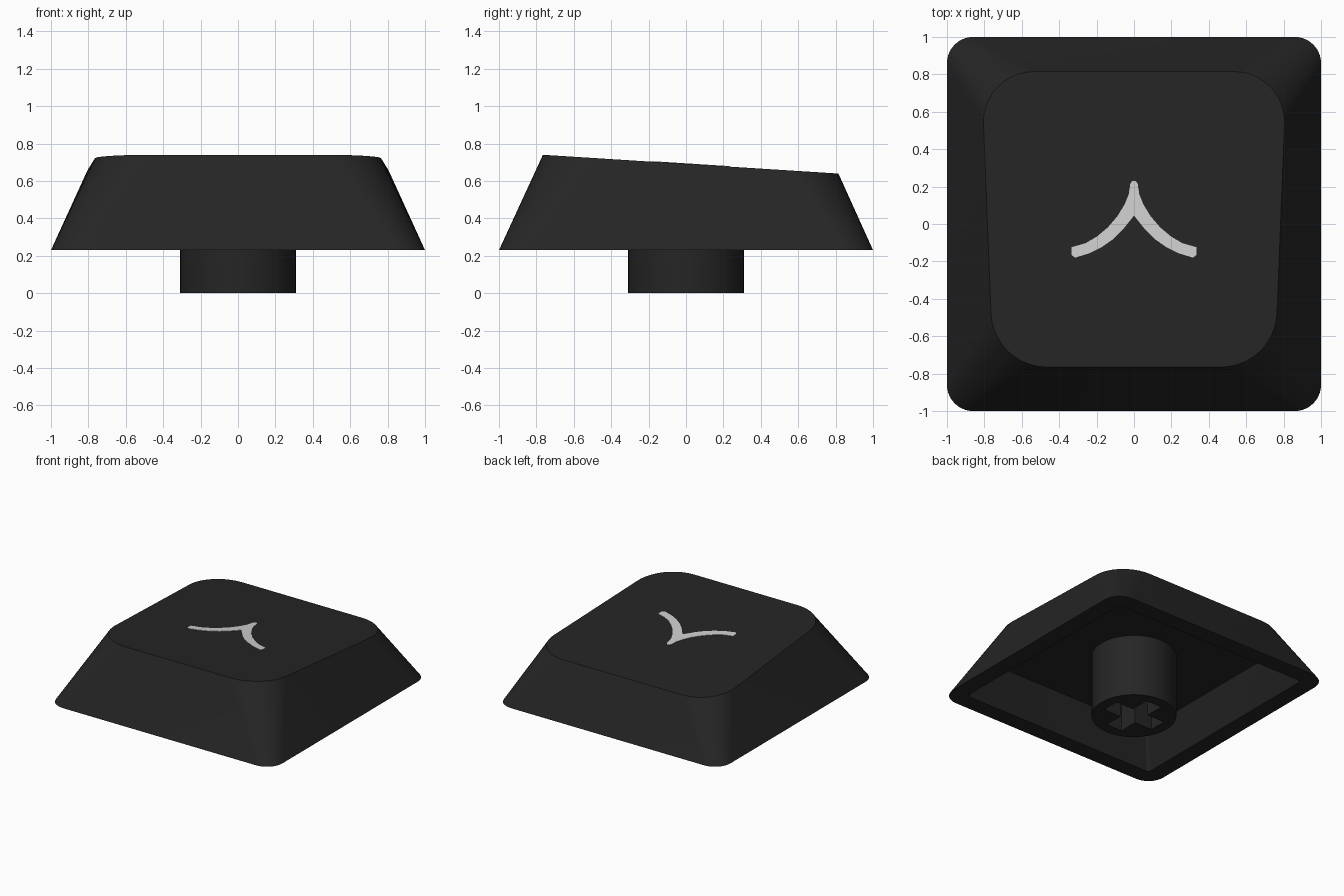
import bpy, bmesh, math

if "Cube" in bpy.data.objects:
    bpy.data.objects.remove(bpy.data.objects["Cube"])

SEG = 10


def material(name, rgb):
    m = bpy.data.materials.new(name)
    m.diffuse_color = (*rgb, 1)
    m.use_nodes = True
    m.node_tree.nodes["Principled BSDF"].inputs["Base Color"].default_value = m.diffuse_color
    return m


black = material("black plastic", (0.0185, 0.0185, 0.0185))
white = material("light grey print", (0.62, 0.62, 0.62))


def top_z(y):
    """Height of the sloping top, higher at the front."""
    return 0.74 - 0.0635 * (y + 0.765)


def ring(hw_back, hw_front, y_front, y_back, r_back, r_front, z):
    """Rounded four-sided outline, counter-clockwise from the back right corner."""
    corners = [(hw_back - r_back, y_back - r_back, r_back, 0),
               (r_back - hw_back, y_back - r_back, r_back, 90),
               (r_front - hw_front, y_front + r_front, r_front, 180),
               (hw_front - r_front, y_front + r_front, r_front, 270)]
    pts = []
    for cx, cy, r, start in corners:
        for i in range(SEG + 1):
            a = math.radians(start + 90 * i / SEG)
            x, y = cx + r * math.cos(a), cy + r * math.sin(a)
            pts.append((x, y, z(y)))
    return pts


def finish(bm, name, mat, smooth=True):
    bmesh.ops.recalc_face_normals(bm, faces=bm.faces)
    me = bpy.data.meshes.new(name)
    bm.to_mesh(me)
    bm.free()
    ob = bpy.data.objects.new(name, me)
    bpy.context.collection.objects.link(ob)
    me.materials.append(mat)
    bpy.ops.object.select_all(action='DESELECT')
    ob.select_set(True)
    bpy.context.view_layer.objects.active = ob
    if smooth:
        bpy.ops.object.shade_smooth_by_angle(angle=math.radians(30))
    return ob


def prism(outline, z0, z1):
    """Extrude a flat outline between two height functions."""
    bm = bmesh.new()
    lo = [bm.verts.new((x, y, z0(y))) for x, y in outline]
    hi = [bm.verts.new((x, y, z1(y))) for x, y in outline]
    bm.faces.new(lo[::-1])
    bm.faces.new(hi)
    n = len(outline)
    for i in range(n):
        j = (i + 1) % n
        bm.faces.new((lo[i], lo[j], hi[j], hi[i]))
    return bm


# Hollow cap: top, outer walls, rim, inner walls, ceiling
rings = [ring(0.805, 0.765, -0.765, 0.815, 0.27, 0.30, top_z),
         ring(1, 1, -1, 1, 0.14, 0.14, lambda y: 0.23),
         ring(0.865, 0.865, -0.865, 0.865, 0.02, 0.02, lambda y: 0.23),
         ring(0.75, 0.75, -0.75, 0.75, 0.02, 0.02, lambda y: 0.50)]
bm = bmesh.new()
loops = [[bm.verts.new(p) for p in r] for r in rings]
bm.faces.new(loops[0])
bm.faces.new(loops[-1])
n = len(loops[0])
for a, b in zip(loops, loops[1:]):
    for i in range(n):
        j = (i + 1) % n
        bm.faces.new((a[i], b[i], b[j], a[j]))
finish(bm, "cap_shell", black)

# Round stem with a cross-shaped socket
circle = [(0.31 * math.cos(math.tau * i / 48), 0.31 * math.sin(math.tau * i / 48))
          for i in range(48)]
stem = finish(prism(circle, lambda y: 0, lambda y: 0.51), "stem", black, False)
L, w = 0.225, 0.07
arm = [(L, -w), (L, w), (w, w)]
cross = []
for k in range(4):
    c, s = round(math.cos(k * math.pi / 2)), round(math.sin(k * math.pi / 2))
    cross += [(c * x - s * y, s * x + c * y) for x, y in arm]
cutter = finish(prism(cross, lambda y: -0.1, lambda y: 0.42), "socket_cutter", black, False)
cutter.hide_render = True
bpy.context.view_layer.objects.active = stem
mod = stem.modifiers.new("socket", 'BOOLEAN')
mod.operation = 'DIFFERENCE'
mod.solver = 'EXACT'
mod.object = cutter
bpy.ops.object.modifier_apply(modifier=mod.name)
bpy.data.objects.remove(cutter)
bpy.ops.object.select_all(action='DESELECT')
stem.select_set(True)
bpy.ops.object.shade_smooth_by_angle(angle=math.radians(30))

# Printed curved mark on the top: right half, then mirrored
half = [(0.315, -0.18), (0.335, -0.165), (0.335, -0.125), (0.32, -0.12),
        (0.26, -0.103), (0.20, -0.068), (0.14, -0.018), (0.09, 0.04),
        (0.05, 0.105), (0.028, 0.16), (0.02, 0.215), (0.01, 0.23)]
under = [(0.02, 0.02), (0.06, -0.03), (0.11, -0.08), (0.17, -0.122), (0.24, -0.157)]
right = under + half
mark = [(0, 0.045)] + right + [(-x, y) for x, y in reversed(right)]
finish(prism(mark, lambda y: top_z(y) - 0.002, lambda y: top_z(y) + 0.003),
       "top_mark", white, False)
